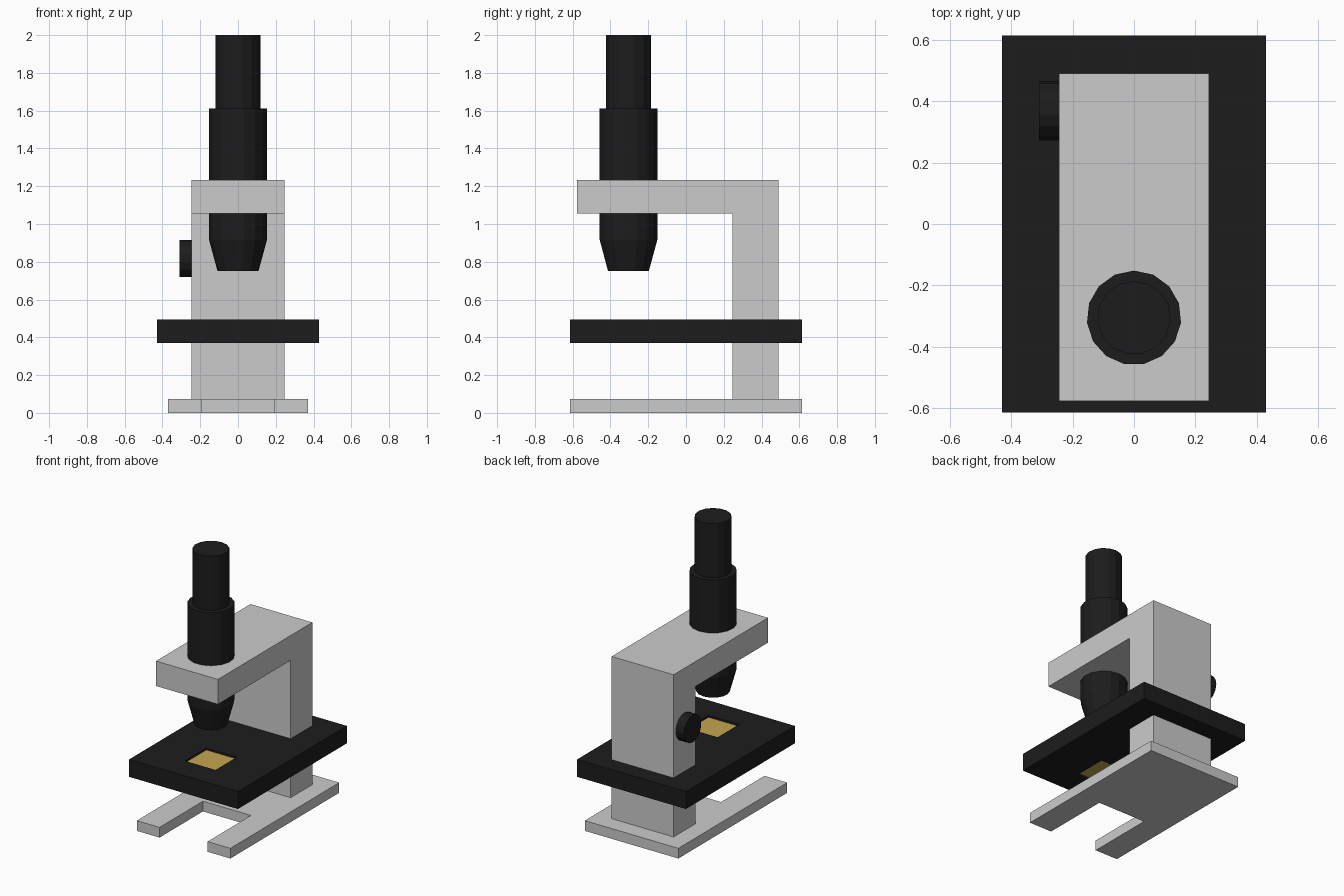
import bpy, bmesh
from math import sin, cos, pi, radians

if "Cube" in bpy.data.objects:
    bpy.data.objects.remove(bpy.data.objects["Cube"])


def material(name, color):
    m = bpy.data.materials.new(name)
    m.diffuse_color = color
    m.use_nodes = True
    m.node_tree.nodes["Principled BSDF"].inputs["Base Color"].default_value = m.diffuse_color
    return m


black = material("black_paint", (0.012, 0.012, 0.012, 1))
amber = material("amber_glass", (0.55, 0.38, 0.08, 1))


def make_object(name, bm, mat=None):
    bmesh.ops.recalc_face_normals(bm, faces=bm.faces)
    mesh = bpy.data.meshes.new(name)
    bm.to_mesh(mesh)
    bm.free()
    obj = bpy.data.objects.new(name, mesh)
    bpy.context.collection.objects.link(obj)
    if mat:
        mesh.materials.append(mat)
    return obj


def prism(name, outline, offset, mat=None):
    """Extrude a closed outline of 3D points along the offset vector."""
    bm = bmesh.new()
    face = bm.faces.new([bm.verts.new(p) for p in outline])
    new = bmesh.ops.extrude_face_region(bm, geom=[face], use_keep_orig=True)
    verts = [g for g in new["geom"] if isinstance(g, bmesh.types.BMVert)]
    bmesh.ops.translate(bm, verts=verts, vec=offset)
    return make_object(name, bm, mat)


def box(name, x, y, z, mat=None):
    pts = [(x[0], y[0], z[0]), (x[1], y[0], z[0]), (x[1], y[1], z[0]), (x[0], y[1], z[0])]
    return prism(name, pts, (0, 0, z[1] - z[0]), mat)


def lathe(name, profile, sides, mat):
    """Closed solid from (radius, height) rings, first vertex towards +y."""
    bm = bmesh.new()
    rings = [[bm.verts.new((r * sin(2 * pi * i / sides), r * cos(2 * pi * i / sides), h))
              for i in range(sides)] for r, h in profile]
    for a, b in zip(rings, rings[1:]):
        for i in range(sides):
            j = (i + 1) % sides
            bm.faces.new((a[i], a[j], b[j], b[i]))
    bm.faces.new(rings[0])
    bm.faces.new(rings[-1])
    return make_object(name, bm, mat)


TUBE_Y = -0.306

# U-shaped foot, open to the front
half = [(0.19, -0.125), (0.19, -0.615), (0.37, -0.615), (0.37, 0.615)]
foot = half + [(-x, y) for x, y in reversed(half)]
prism("base", [(x, y, 0) for x, y in foot], (0, 0, 0.073))

# Column and overhanging arm in one L-shaped profile
arm = [(0.49, 0.073), (0.49, 1.233), (-0.577, 1.233),
       (-0.577, 1.055), (0.245, 1.055), (0.245, 0.073)]
prism("column_and_arm", [(-0.245, y, z) for y, z in arm], (0.49, 0, 0))

# Stage with a square window
stage = box("stage", (-0.43, 0.43), (-0.615, 0.615), (0.37, 0.495), black)
window = ((-0.121, 0.121), (TUBE_Y - 0.121, TUBE_Y + 0.121))
cutter = box("window_cutter", *window, (0.3, 0.6), black)
cutter.hide_render = True
cutter.hide_viewport = True
cutter.display_type = 'WIRE'
cut = stage.modifiers.new("window", 'BOOLEAN')
cut.operation = 'DIFFERENCE'
cut.solver = 'EXACT'
cut.object = cutter

# Amber pane, slightly recessed in the window
box("stage_glass", *window, (0.384, 0.481), amber)

# Stepped tube with tapered objective
tube = lathe("optical_tube", [(0.109, 0.75), (0.154, 0.915), (0.154, 1.612),
                              (0.12, 1.612), (0.12, 2.0)], 15, black)
tube.location = (0, TUBE_Y, 0)

# Focus knob on the left of the column
knob = lathe("focus_knob", [(0.098, 0), (0.098, 0.065)], 15, black)
knob.rotation_euler = (0, radians(-90), 0)
knob.location = (-0.245, 0.368, 0.818)
